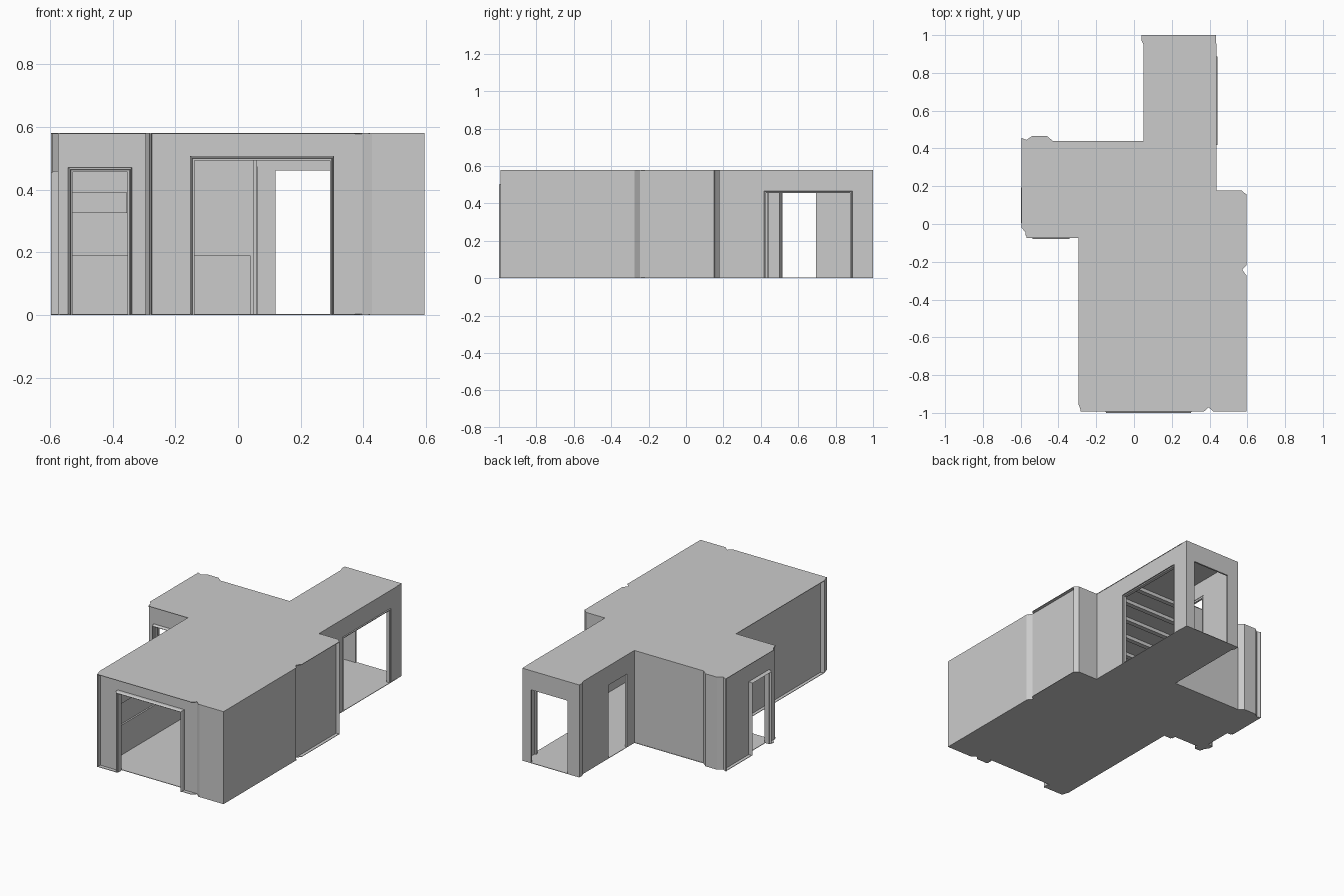
import bpy
import bmesh
from mathutils import Vector

if "Cube" in bpy.data.objects:
    bpy.data.objects.remove(bpy.data.objects["Cube"])

H = 0.58      # room height
T = 0.01      # wall thickness


def make_object(name, bm):
    bmesh.ops.recalc_face_normals(bm, faces=bm.faces[:])
    me = bpy.data.meshes.new(name)
    bm.to_mesh(me)
    bm.free()
    ob = bpy.data.objects.new(name, me)
    bpy.context.collection.objects.link(ob)
    return ob


def prisms(name, parts):
    """One object from (footprint points, bottom z, top z) prisms."""
    bm = bmesh.new()
    for pts, z0, z1 in parts:
        lo = [bm.verts.new((p[0], p[1], z0)) for p in pts]
        hi = [bm.verts.new((p[0], p[1], z1)) for p in pts]
        n = len(pts)
        bm.faces.new(lo)
        bm.faces.new(hi)
        for i in range(n):
            bm.faces.new((lo[i], lo[(i + 1) % n], hi[(i + 1) % n], hi[i]))
    return make_object(name, bm)


def axes(a, b):
    """Start, direction and inward normal of a-b in a clockwise plan."""
    a, b = Vector(a), Vector(b)
    d = (b - a).normalized()
    return a, d, Vector((d.y, -d.x))


def strip(a, b, s0, s1, out, inn):
    """Footprint between distances s0..s1 on a-b, reaching outward and inward."""
    a, d, n = axes(a, b)
    return [a + d * s0 - n * out, a + d * s1 - n * out,
            a + d * s1 + n * inn, a + d * s0 + n * inn]


def door_frame(name, a, b, s0, s1, h, out, inn):
    """Mitred moulding swept around a doorway, ridged on its outer face."""
    a, d, n = axes(a, b)
    w = 0.014
    profile = [(0, -inn), (0, out - .012), (w * .4, out - .012), (w * .6, out),
               (w, out - .012), (w, -inn)]
    bm = bmesh.new()
    rings = []
    for s, ds, z, dz in ((s0, -1, 0, 0), (s0, -1, h, 1), (s1, 1, h, 1), (s1, 1, 0, 0)):
        ring = []
        for o, dep in profile:
            p = a + d * (s + ds * o) - n * dep
            ring.append(bm.verts.new((p.x, p.y, z + dz * o)))
        rings.append(ring)
    k = len(profile)
    for r, q in zip(rings, rings[1:]):
        for i in range(k):
            j = (i + 1) % k
            bm.faces.new((r[i], r[j], q[j], q[i]))
    bm.faces.new(rings[0])
    bm.faces.new(rings[-1])
    make_object(name, bm)


def wall(name, a, b, door=None):
    """Wall a-b; door = (start, end, height, frame_out, frame_in)."""
    length = (Vector(b) - Vector(a)).length
    if not door:
        prisms(name, [(strip(a, b, 0, length, 0, T), 0, H)])
        return
    s0, s1, h, out, inn = door
    prisms(name, [(strip(a, b, 0, s0, 0, T), 0, H),
                  (strip(a, b, s1, length, 0, T), 0, H),
                  (strip(a, b, s0, s1, 0, T), h, H)])
    if out + inn > 0:
        door_frame(name + "_door_frame", a, b, *door)


# Ceiling slab overhanging the recessed walls; floor is cut back at the doorways
back = [(.595, -.27), (.595, -.993), (.42, -.993), (.395, -.97), (.37, -.993)]
head = [(.04, 1), (.425, 1), (.437, .95), (.437, .178), (.57, .178), (.595, .155),
        (.595, -.22), (.57, -.245)] + back
tail = [(-.595, .455), (-.57, .445), (-.54, .465), (-.46, .465), (-.43, .44),
        (.05, .44), (.05, .95), (.04, .97)]
left = [(-.28, -.993), (-.295, -.95), (-.295, -.075)]
corner = [(-.57, -.075), (-.57, -.05), (-.595, -.02)]
prisms("ceiling", [(head + left + corner + tail, H - 0.003, H)])
main_sill = [(.305, -.993), (.305, -.95), (-.15, -.95), (-.15, -.993)]
wing_sills = [(-.34, -.075), (-.34, -.045), (-.54, -.045), (-.54, -.075)]
side_sill = [(-.595, 0), (-.56, 0), (-.56, .2), (-.595, .2)]
prisms("floor", [(head + main_sill + left + wing_sills + corner + side_sill + tail,
                  0, 0.003)])

# Walls with doorways
wall("hall_end_wall", (.04, 1), (.435, 1), (.08, .335, .46, 0, 0))
wall("hall_right_wall", (.435, 1), (.435, .178), (.122, .573, .455, .006, .02))
wall("main_front_wall", (.395, -.97), (-.275, -.97), (.102, .534, .493, .03, .015))
wall("wing_front_wall", (-.275, -.06), (-.575, -.06), (.077, .253, .456, .02, .015))
wall("wing_left_wall", (-.575, -.03), (-.575, .42), (.044, .216, .445, .022, .02))
wall("hall_left_wall", (.05, .44), (.05, .95), (.075, .255, .46, 0, .01))

# Plain walls
wall("main_back_wall", (.435, .178), (.57, .178))
wall("main_right_wall_rear", (.575, .15), (.575, -.245))
wall("main_right_wall_front", (.595, -.275), (.595, -.993))
wall("main_front_wall_right", (.595, -.993), (.428, -.993))
wall("main_left_wall", (-.275, -.94), (-.275, -.06))
wall("wing_back_wall", (-.575, .438), (.05, .438))

# Slanted corner trims
trims = {
    "rear_corner": [(.57, .178), (.595, .155), (.575, .15)],
    "right_step": [(.575, -.245), (.595, -.275)],
    "front_step": [(.428, -.993), (.395, -.97)],
    "front_left_corner": [(-.275, -.97), (-.28, -.993), (-.295, -.95), (-.275, -.94)],
    "wing_front_corner": [(-.575, -.06), (-.575, -.03)],
    "wing_back_corner": [(-.575, .42), (-.595, .455), (-.57, .445), (-.54, .465),
                         (-.46, .465), (-.43, .44)],
    "hall_corner": [(.05, .95), (.04, .97), (.04, 1)],
}
for name, pts in trims.items():
    prisms(name + "_trim", [
        (strip(a, b, 0, (Vector(b) - Vector(a)).length, 0, .003), 0, H)
        for a, b in zip(pts, pts[1:])])

# Interior wainscot panels
for name, a, b in (("left", (-.265, -.93), (-.265, -.08)),
                   ("back", (-.55, .428), (.04, .428)),
                   ("right", (.565, .15), (.565, -.95))):
    length = (Vector(b) - Vector(a)).length
    prisms(name + "_wainscot", [(strip(a, b, 0, length, 0, .01), 0, .19)])

# Rail along the left wall
prisms("left_wall_rail", [(strip((-.265, -.93), (-.265, -.08), 0, .85, 0, .01), .325, .39)])

# Slim beams under the ceiling
prisms("ceiling_beams", [
    ([(x0, y), (x1, y), (x1, y + .03), (x0, y + .03)], H - .025, H - .003)
    for x0, x1, y in [(-.26, .56, -.9 + .16 * i) for i in range(6)]
    + [(-.56, .42, .06), (-.56, .42, .22), (-.56, .42, .38)]])

# Wall cabinet in the wing
prisms("wall_cabinet", [(strip((-.55, .428), (-.37, .428), 0, .18, 0, .012), .325, .39)])
prisms("cabinet_end", [(strip((-.37, .428), (-.355, .428), 0, .015, 0, .008), .325, .39)])
